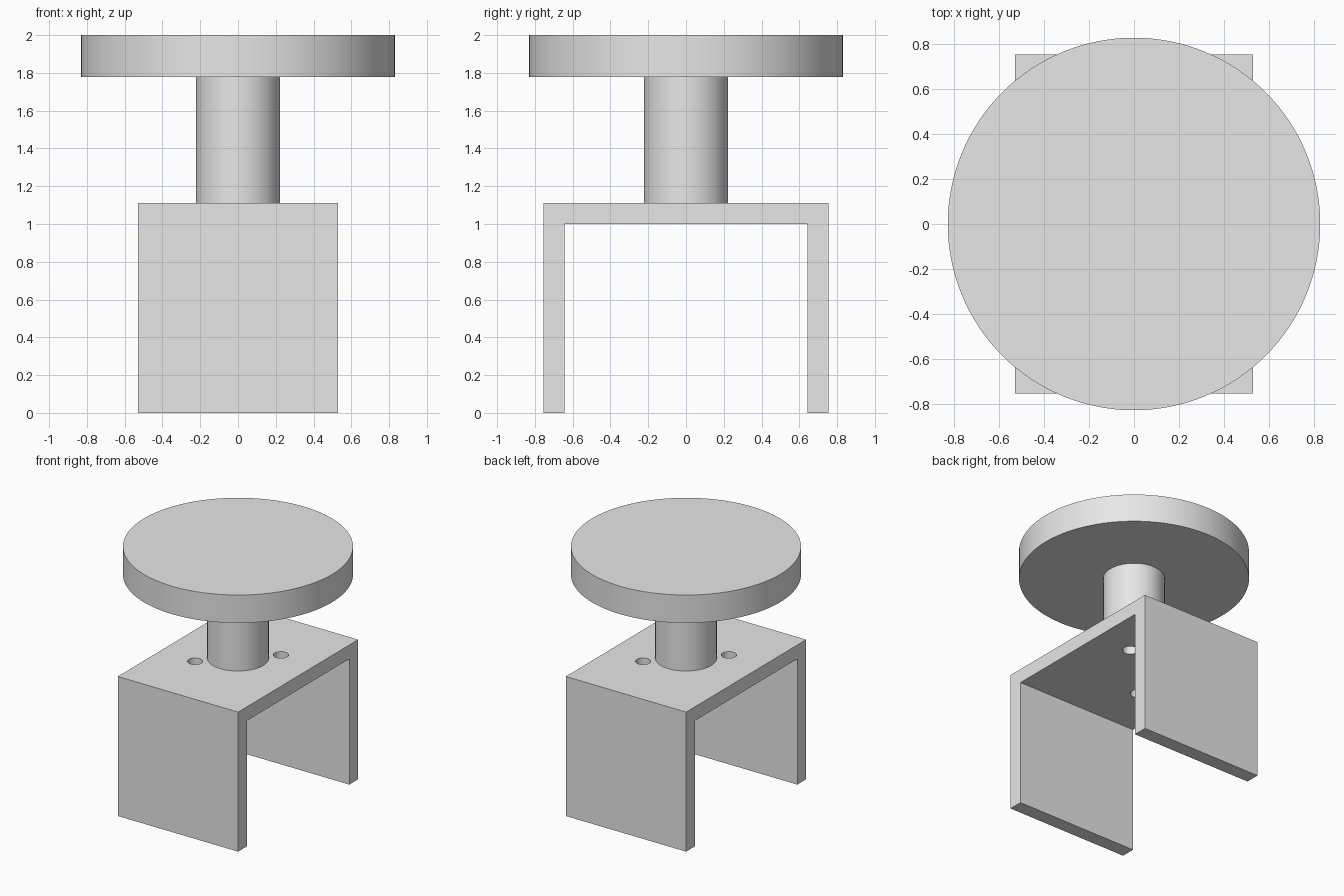
import bpy, bmesh

cube = bpy.data.objects.get("Cube")
if cube:
    bpy.data.objects.remove(cube, do_unlink=True)

U = 1 / 18                      # design unit
HALF_W, OUTER, INNER = 0.53, 0.755, 0.643
TOP, UNDER = 20 * U, 18 * U

gray = bpy.data.materials.new("plain_gray")
gray.use_nodes = True
gray.diffuse_color = (0.8, 0.8, 0.8, 1)
gray.node_tree.nodes["Principled BSDF"].inputs["Base Color"].default_value = (0.8, 0.8, 0.8, 1)


def cylinder(name, radius, z0, z1, x=0, y=0, sides=96):
    bpy.ops.mesh.primitive_cylinder_add(vertices=sides, radius=radius, depth=z1 - z0,
                                        location=(x, y, (z0 + z1) / 2))
    obj = bpy.context.object
    obj.name = name
    obj.data.materials.append(gray)
    bpy.ops.object.shade_smooth_by_angle()
    return obj


# U-shaped bracket: side profile extruded across the width
profile = [(-OUTER, 0), (-INNER, 0), (-INNER, UNDER), (INNER, UNDER),
           (INNER, 0), (OUTER, 0), (OUTER, TOP), (-OUTER, TOP)]
bm = bmesh.new()
face = bm.faces.new([bm.verts.new((-HALF_W, y, z)) for y, z in profile])
side = bmesh.ops.extrude_face_region(bm, geom=[face])["geom"]
bmesh.ops.translate(bm, vec=(2 * HALF_W, 0, 0),
                    verts=[v for v in side if isinstance(v, bmesh.types.BMVert)])
bmesh.ops.recalc_face_normals(bm, faces=bm.faces)
mesh = bpy.data.meshes.new("bracket")
bm.to_mesh(mesh)
bm.free()
mesh.materials.append(gray)
bracket = bpy.data.objects.new("bracket", mesh)
bpy.context.collection.objects.link(bracket)

# Two diagonal screw holes through the bracket top
cutters = []
for s in (-1, 1):
    cutter = cylinder("hole_cutter", U, UNDER - 0.1, TOP + 0.1, s * 4 * U, s * 4 * U, 48)
    cut = bracket.modifiers.new("screw_hole", "BOOLEAN")
    cut.object = cutter
    cut.solver = "EXACT"
    cutters.append(cutter)

# Apply the cuts, then drop the cutters
bpy.ops.object.select_all(action="DESELECT")
bpy.context.view_layer.objects.active = bracket
bracket.select_set(True)
for name in [m.name for m in bracket.modifiers]:
    bpy.ops.object.modifier_apply(modifier=name)
for cutter in cutters:
    bpy.data.objects.remove(cutter, do_unlink=True)
bpy.ops.object.shade_smooth_by_angle()

# Post and round platform
cylinder("post", 4 * U, TOP, 32 * U)
cylinder("round_platform", 0.83, 32 * U, 36 * U, sides=128)
